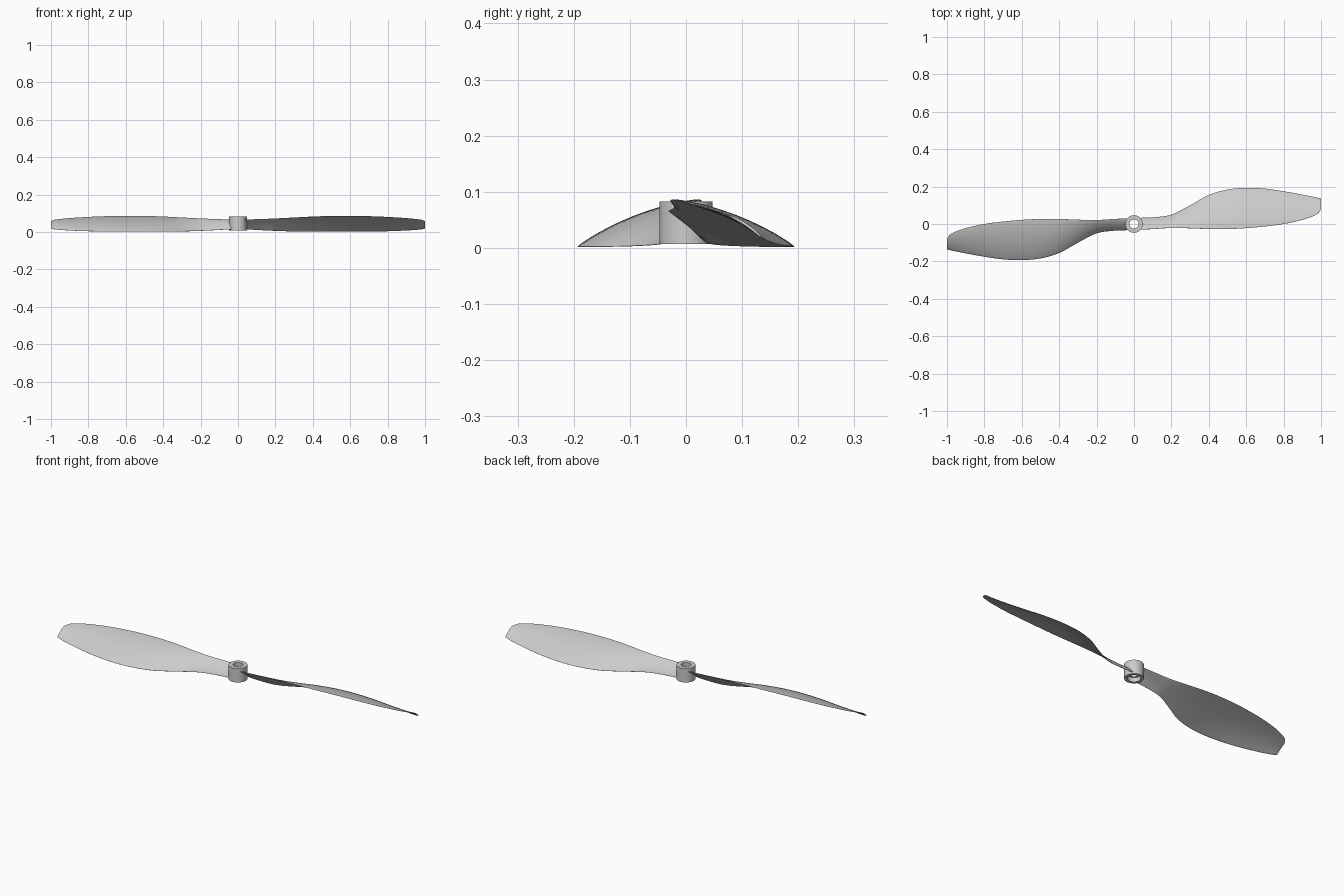
import bpy
import bmesh
from math import sin, cos, pi, sqrt
from mathutils import Vector, Matrix

cube = bpy.data.objects.get("Cube")
if cube:
    bpy.data.objects.remove(cube)

grey = bpy.data.materials.new("light_grey_plastic")
grey.use_nodes = True
colour = (0.6, 0.6, 0.6, 1)
grey.diffuse_color = colour
grey.node_tree.nodes["Principled BSDF"].inputs["Base Color"].default_value = colour

# Blade stations: span, then y and z of the raised edge, y and z of the low edge
STATIONS = [
    (.034, -.03, .066, .033, .015),
    (.1, -.027, .068, .035, .011),
    (.2, -.021, .072, .05, .006),
    (.3, -.023, .077, .1, .003),
    (.4, -.027, .082, .155, .002),
    (.5, -.027, .085, .184, .002),
    (.6, -.022, .086, .193, .002),
    (.7, -.013, .084, .189, .003),
    (.8, 0, .08, .175, .004),
    (.9, .022, .074, .157, .008),
    (.96, .043, .068, .145, .012),
    (.985, .057, .064, .139, .015),
    (1, .078, .057, .135, .018),
]
STEPS = 4
CHORD_STEPS = 14


def smooth_stations(points, steps):
    """Catmull-Rom interpolation through the station rows."""
    rows = [Vector(p) for p in points]
    out = []
    for i in range(len(rows) - 1):
        a, b = rows[i], rows[i + 1]
        before, after = rows[max(i - 1, 0)], rows[min(i + 2, len(rows) - 1)]
        m0 = (b - before) * ((b[0] - a[0]) / (b[0] - before[0]))
        m1 = (after - a) * ((b[0] - a[0]) / (after[0] - a[0]))
        for k in range(steps):
            t = k / steps
            s = 1 - t
            out.append(a * (1 + 2 * t) * s * s + m0 * t * s * s
                       + b * (3 - 2 * t) * t * t - m1 * t * t * s)
    return out + [rows[-1]]


def section(row):
    """Closed cambered aerofoil loop for one station."""
    x, y0, z0, y1, z1 = row
    start, end = Vector((x, y0, z0)), Vector((x, y1, z1))
    chord = end - start
    normal = Vector((0, -chord.z, chord.y)).normalized()
    camber = chord.length * 0.05
    thick = 0.009 - 0.004 * x
    upper, lower = [], []
    for k in range(CHORD_STEPS + 1):
        t = (1 - cos(pi * k / CHORD_STEPS)) / 2
        mid = start + chord * t + normal * camber * 4 * t * (1 - t)
        half = thick * (0.1 + 0.9 * sqrt(max(0, 4 * t * (1 - t)))) / 2
        upper.append(mid + normal * half)
        lower.append(mid - normal * half)
    return upper + lower[::-1]


def finish(name, bm, angle):
    bmesh.ops.recalc_face_normals(bm, faces=bm.faces)
    mesh = bpy.data.meshes.new(name)
    bm.to_mesh(mesh)
    bm.free()
    mesh.materials.append(grey)
    obj = bpy.data.objects.new(name, mesh)
    bpy.context.collection.objects.link(obj)
    bpy.ops.object.select_all(action="DESELECT")
    obj.select_set(True)
    bpy.context.view_layer.objects.active = obj
    bpy.ops.object.shade_smooth_by_angle(angle=angle)


def build_blade(name, turn):
    bm = bmesh.new()
    loops = [[bm.verts.new(p) for p in section(row)]
             for row in smooth_stations(STATIONS, STEPS)]
    n = len(loops[0])
    for a, b in zip(loops, loops[1:]):
        for i in range(n):
            j = (i + 1) % n
            bm.faces.new((a[i], a[j], b[j], b[i]))
    for loop in (loops[0], loops[-1]):
        for i in range(CHORD_STEPS):
            bm.faces.new((loop[i], loop[i + 1], loop[n - 2 - i], loop[n - 1 - i]))
    bmesh.ops.rotate(bm, verts=bm.verts, matrix=Matrix.Rotation(turn, 3, "Z"))
    finish(name, bm, 0.7)


def build_hub():
    # Closed profile: outer wall, top rim, bore and wider recess underneath
    profile = [(.047, .007), (.047, .083), (.024, .083),
               (.024, .03), (.032, .03), (.032, .007)]
    sides = 48
    bm = bmesh.new()
    rings = [[bm.verts.new((r * cos(2 * pi * i / sides), r * sin(2 * pi * i / sides), z))
              for i in range(sides)] for r, z in profile]
    for a, b in zip(rings, rings[1:] + rings[:1]):
        for i in range(sides):
            j = (i + 1) % sides
            bm.faces.new((a[i], a[j], b[j], b[i]))
    finish("hub", bm, 0.5)


build_hub()
build_blade("left_blade", 0)
build_blade("right_blade", pi)
